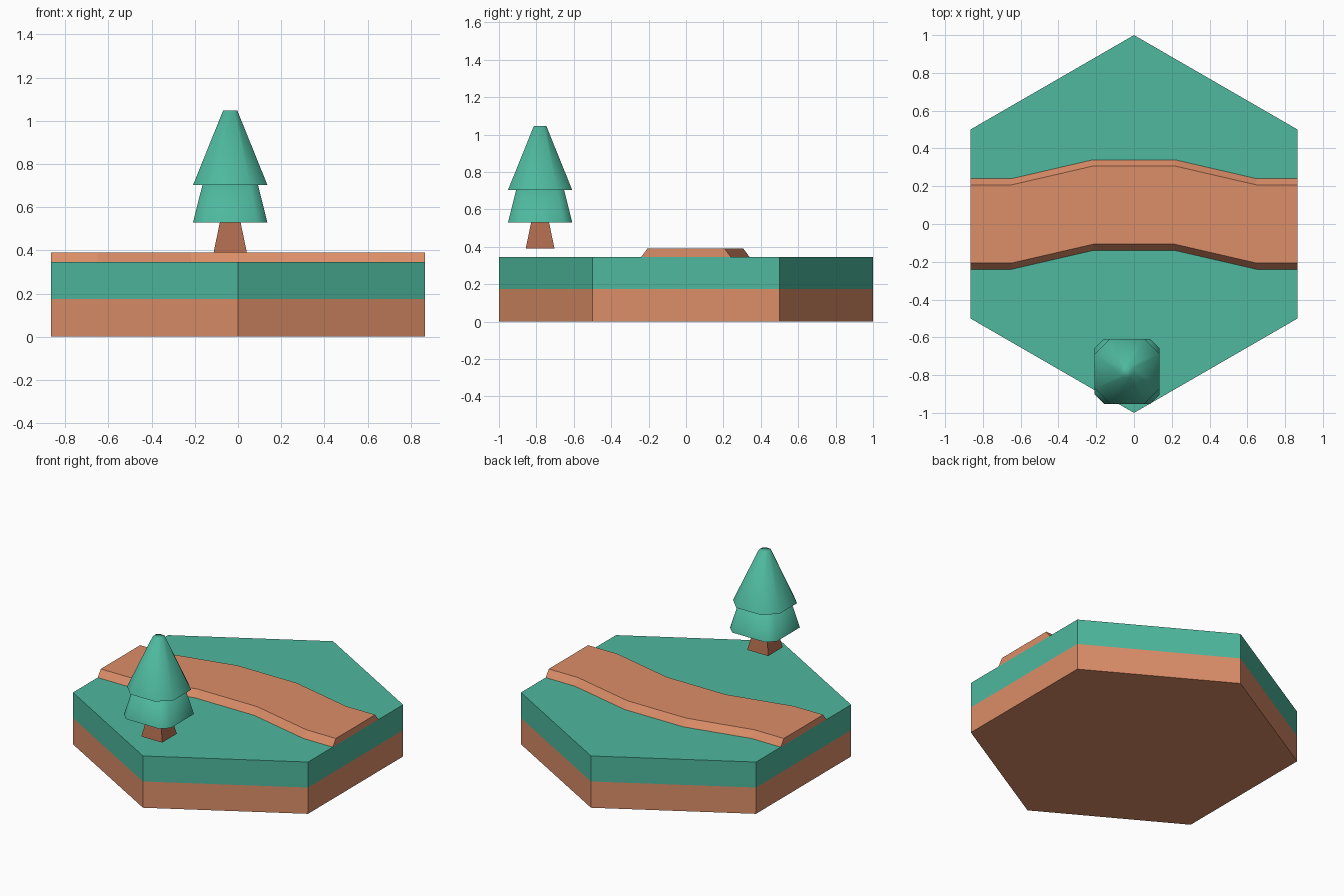
import bpy, math

if "Cube" in bpy.data.objects:
    bpy.data.objects.remove(bpy.data.objects["Cube"])


def material(name, rgb):
    m = bpy.data.materials.new(name)
    lin = [((c / 255 + 0.055) / 1.055) ** 2.4 for c in rgb]
    m.diffuse_color = (*lin, 1)
    m.use_nodes = True
    m.node_tree.nodes["Principled BSDF"].inputs["Base Color"].default_value = m.diffuse_color
    return m


DIRT = material("dirt brown", (220, 142, 104))
GRASS = material("grass green", (78, 184, 158))
BARK = material("bark brown", (174, 106, 78))


def loft(name, rings, mats):
    """Skin a stack of equal-length rings and cap both ends."""
    n = len(rings[0])
    verts = [p for ring in rings for p in ring]
    faces = [list(range(n))[::-1], [(len(rings) - 1) * n + i for i in range(n)]]
    for r in range(len(rings) - 1):
        for i in range(n):
            j = (i + 1) % n
            faces.append([r * n + i, r * n + j, (r + 1) * n + j, (r + 1) * n + i])
    mesh = bpy.data.meshes.new(name)
    mesh.from_pydata(verts, [], faces)
    for m in mats:
        mesh.materials.append(m)
    ob = bpy.data.objects.new(name, mesh)
    bpy.context.collection.objects.link(ob)
    return ob


# Hexagonal tile: dirt below, grass above
def hexagon(z):
    return [(math.sin(-k * math.pi / 3), math.cos(k * math.pi / 3), z) for k in range(6)]


MID, TOP = 0.175, 0.345
tile = loft("tile", [hexagon(z) for z in (0, MID, TOP)], [DIRT, GRASS])
for f in tile.data.polygons:
    f.material_index = int(f.center.z > MID)

# Raised path: trapezoid section swept along x, bulging towards +y
W = math.sqrt(0.75)
PATH_TOP = 0.39
path_line = [(-W, 0), (-0.75 * W, 0), (-0.25 * W, 0.1),
             (0.25 * W, 0.1), (0.75 * W, 0), (W, 0)]
loft("path", [[(x, y - 0.24, TOP), (x, y + 0.24, TOP),
               (x, y + 0.207, PATH_TOP), (x, y - 0.207, PATH_TOP)]
              for x, y in path_line], [DIRT])

# Tree, standing at the same height as the path surface
TX, TY = -0.036, -0.78


def square(half, z):
    return [(TX + sx * half, TY + sy * half, z)
            for sx, sy in ((-1, -1), (1, -1), (1, 1), (-1, 1))]


def cut_square(half, cut, z):
    """Square ring with its corners cut off by a share of the half width."""
    a, b = half, half * (1 - cut)
    pts = [(-b, -a), (b, -a), (a, -b), (a, b), (b, a), (-b, a), (-a, b), (-a, -b)]
    return [(TX + x, TY + y, z) for x, y in pts]


loft("trunk", [square(0.077, PATH_TOP), square(0.047, 0.535)], [BARK])

tiers = [("lower_foliage", 0.172, 0.53, 0.128, 0.705, 0.29),
         ("upper_foliage", 0.172, 0.703, 0.033, 1.047, 0.47)]
for name, r0, z0, r1, z1, cut in tiers:
    ob = loft(name, [cut_square(r0, cut, z0), cut_square(r1, cut, z1)], [GRASS])
    bpy.ops.object.select_all(action='DESELECT')
    ob.select_set(True)
    bpy.context.view_layer.objects.active = ob
    bpy.ops.object.shade_smooth_by_angle(angle=math.radians(75))
